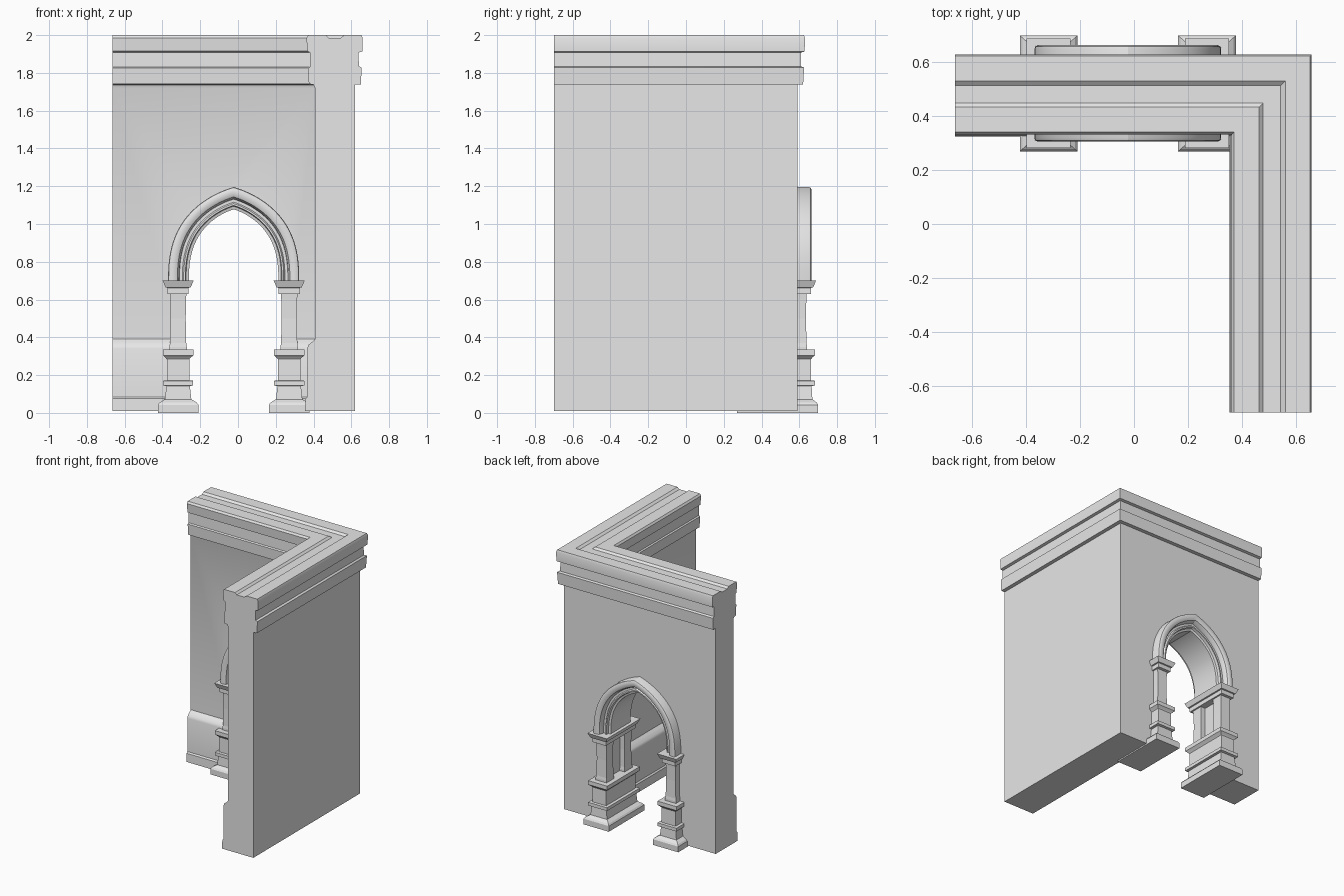
import bpy, bmesh, math

cube = bpy.data.objects.get("Cube")
if cube:
    bpy.data.objects.remove(cube, do_unlink=True)

stone = bpy.data.materials.new("grey_stone")
stone.use_nodes = True
stone.diffuse_color = (0.8, 0.8, 0.8, 1)
stone.node_tree.nodes["Principled BSDF"].inputs["Base Color"].default_value = (0.8, 0.8, 0.8, 1)

ARCH_X = -0.023      # centre line of the doorway
WALL_Y = 0.485       # mid-thickness of the doorway wall
SPRING = 0.70        # height where the arch starts
MITRE = 0.03         # shift between the two wall legs


def loft(name, rings, smooth=0):
    """Skin closed rings of points, capping both ends."""
    bm = bmesh.new()
    loops = [[bm.verts.new(p) for p in ring] for ring in rings]
    for a, b in zip(loops, loops[1:]):
        for i in range(len(a)):
            j = (i + 1) % len(a)
            bm.faces.new((a[i], a[j], b[j], b[i]))
    bm.faces.new(loops[0][::-1])
    bm.faces.new(loops[-1])
    bmesh.ops.recalc_face_normals(bm, faces=bm.faces)
    mesh = bpy.data.meshes.new(name)
    bm.to_mesh(mesh)
    bm.free()
    mesh.materials.append(stone)
    ob = bpy.data.objects.new(name, mesh)
    bpy.context.collection.objects.link(ob)
    if smooth:
        smooth_object(ob, smooth)
    return ob


def smooth_object(ob, degrees):
    bpy.ops.object.select_all(action='DESELECT')
    ob.select_set(True)
    bpy.context.view_layer.objects.active = ob
    bpy.ops.object.shade_smooth_by_angle(angle=math.radians(degrees))


def arch_point(half_width, t):
    """Point on a pointed arch; t runs from -1 (left foot) to 1 (right foot)."""
    a = (1 - abs(t)) * math.pi / 2
    f = math.cos(a)
    g = 0.9 * math.sin(a) ** 0.8 + 0.1 * (1 - f) ** 2
    rise = 0.378 + (half_width - 0.237) * 1.07
    return ARCH_X + math.copysign(half_width * f, t), SPRING + rise * g


STEPS = 24
SPAN = [i / STEPS for i in range(-STEPS, STEPS + 1)]

# Corner wall: one moulded section swept around a mitred corner
section = [
    (0.355, 0.01), (0.357, 0.075), (0.366, 0.085), (0.367, 0.34), (0.373, 0.36),
    (0.395, 0.378), (0.407, 0.39), (0.407, 1.72), (0.40, 1.737), (0.375, 1.742),
    (0.371, 1.825), (0.38, 1.832), (0.382, 1.908), (0.368, 1.915), (0.362, 1.985),
    (0.372, 2.0), (0.465, 2.0), (0.48, 1.986), (0.545, 1.986), (0.562, 2.0),
    (0.654, 2.0), (0.66, 1.985), (0.658, 1.913), (0.638, 1.908), (0.64, 1.835),
    (0.655, 1.828), (0.65, 1.738), (0.62, 1.738), (0.62, 0.01)]
wall = loft("corner_wall", [
    [(d, -0.70, z) for d, z in section],
    [(d, d - MITRE, z) for d, z in section],
    [(-0.665, d - MITRE, z) for d, z in section]])

# Doorway cut through the wall
HOLE = 0.29
outline = [(ARCH_X - HOLE, -0.1)] + [arch_point(HOLE, t) for t in SPAN] + [(ARCH_X + HOLE, -0.1)]
cutter = loft("doorway_cutter", [[(x, y, z) for x, z in outline] for y in (0.2, 0.8)])
cutter.hide_render = True
cut = wall.modifiers.new("doorway", 'BOOLEAN')
cut.operation = 'DIFFERENCE'
cut.solver = 'EXACT'
cut.object = cutter
bpy.context.view_layer.objects.active = wall
bpy.ops.object.modifier_apply(modifier=cut.name)
bpy.data.objects.remove(cutter, do_unlink=True)
smooth_object(wall, 35)

# Arch surround: moulded section (half width, depth) on both wall faces
moulding = [
    (0.347, 0.165), (0.344, 0.174), (0.335, 0.179), (0.312, 0.179), (0.298, 0.172),
    (0.290, 0.155), (0.287, 0.135), (0.272, 0.135), (0.265, 0.145), (0.256, 0.145),
    (0.252, 0.125), (0.237, 0.120)]
ring = [(h, d) for h, d in moulding] + [(h, -d) for h, d in reversed(moulding)]
arch_rings = []
for t in SPAN:
    points = [(arch_point(h, t), d) for h, d in ring]
    arch_rings.append([(x, WALL_Y + d, z) for (x, z), d in points])
loft("arch_surround", arch_rings, 32)


def pier_part(name, cx, cy, levels):
    """Stack of rectangles given as (height, half width, half depth)."""
    corners = ((-1, -1), (1, -1), (1, 1), (-1, 1))
    return loft(name, [[(cx + i * w, cy + j * d, z) for i, j in corners]
                       for z, w, d in levels])


# Jamb piers: shared base and capital, with a pair of shafts between
base = [(0, 0.107, 0.215), (0.043, 0.107, 0.215), (0.055, 0.098, 0.207),
        (0.065, 0.082, 0.193), (0.072, 0.07, 0.184), (0.142, 0.062, 0.180),
        (0.145, 0.08, 0.198), (0.170, 0.08, 0.198), (0.172, 0.059, 0.178),
        (0.285, 0.059, 0.178), (0.292, 0.066, 0.183), (0.305, 0.081, 0.197),
        (0.335, 0.081, 0.197)]
capital = [(0.63, 0.056, 0.178), (0.662, 0.056, 0.178), (0.664, 0.066, 0.188),
           (0.70, 0.082, 0.203)]
shaft = [(0.33, 0.046, 0.046), (0.35, 0.046, 0.046), (0.37, 0.043, 0.043),
         (0.50, 0.040, 0.040), (0.60, 0.042, 0.042), (0.635, 0.044, 0.044)]
for side, name in ((-1, "right"), (1, "left")):
    cx = ARCH_X + side * 0.294
    pier_part(name + "_pier_base", cx, WALL_Y, base)
    pier_part(name + "_pier_capital", cx, WALL_Y, capital)
    for face, end in ((-1, "front"), (1, "back")):
        pier_part(name + "_" + end + "_shaft", cx, WALL_Y + face * 0.11, shaft)
